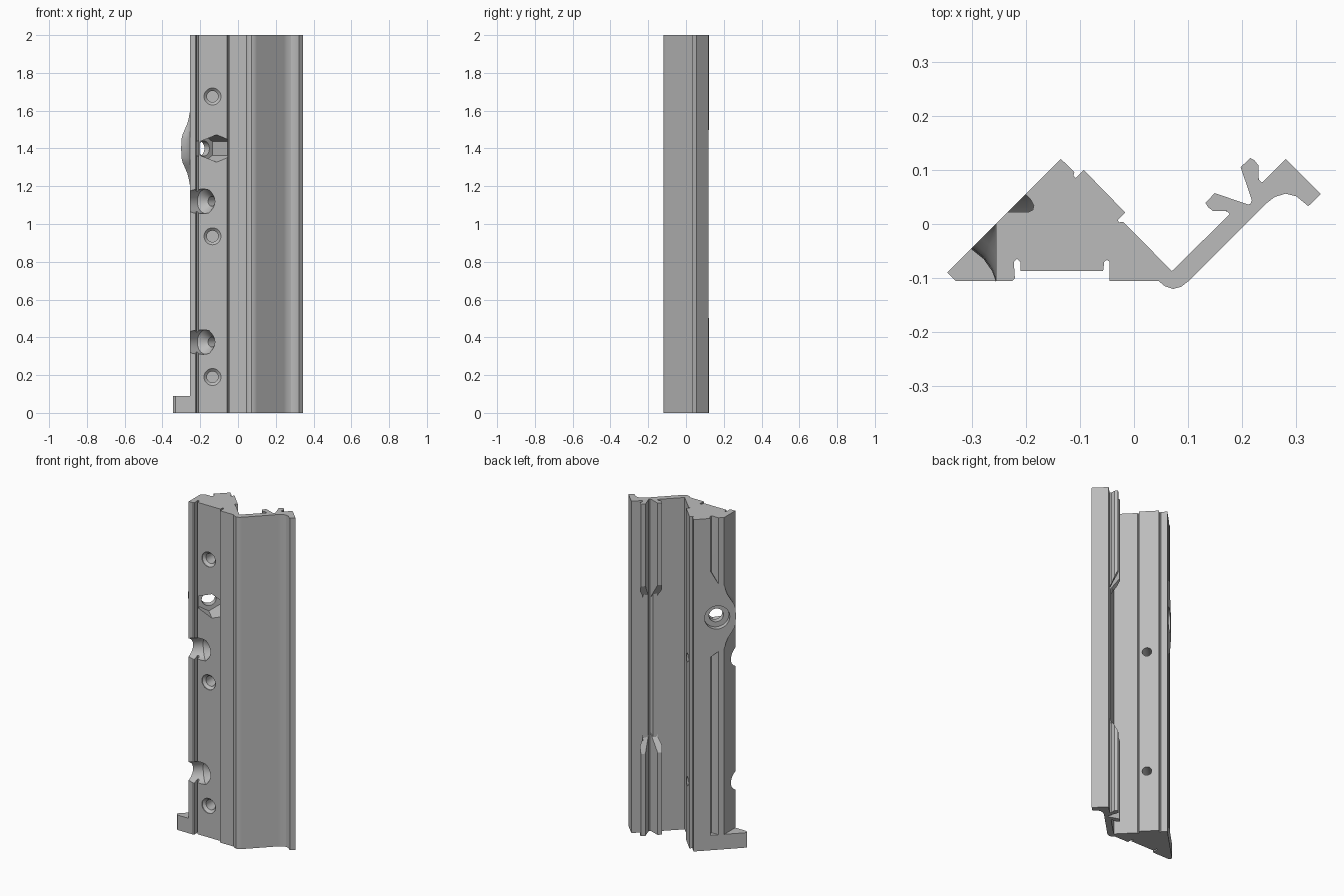
import bpy, bmesh, math
from mathutils import Vector

if "Cube" in bpy.data.objects:
    bpy.data.objects.remove(bpy.data.objects["Cube"], do_unlink=True)

grey = bpy.data.materials.new("plain grey")
grey.use_nodes = True
grey.diffuse_color = (0.5, 0.5, 0.5, 1)
grey.node_tree.nodes["Principled BSDF"].inputs["Base Color"].default_value = (0.5, 0.5, 0.5, 1)


def loft(name, rings):
    """Skin a list of equal-length point rings and cap both ends."""
    bm = bmesh.new()
    rows = [[bm.verts.new(p) for p in ring] for ring in rings]
    n = len(rows[0])
    for a, b in zip(rows, rows[1:]):
        for i in range(n):
            j = (i + 1) % n
            bm.faces.new((a[i], a[j], b[j], b[i]))
    bm.faces.new(rows[0])
    bm.faces.new(rows[-1])
    bmesh.ops.recalc_face_normals(bm, faces=bm.faces)
    mesh = bpy.data.meshes.new(name)
    bm.to_mesh(mesh)
    bm.free()
    mesh.materials.append(grey)
    ob = bpy.data.objects.new(name, mesh)
    bpy.context.collection.objects.link(ob)
    return ob


def prism(name, pts, low, high):
    """Upright extrusion; low and high give the end heights at each point."""
    return loft(name, [[(x, y, f(x, y)) for x, y in pts] for f in (low, high)])


def turned(name, origin, direction, steps, sides=32):
    """Round or faceted plug along a level axis from (distance, radius) steps."""
    o, d = Vector(origin), Vector(direction).normalized()
    up = Vector((0, 0, 1))
    side = d.cross(up)
    turns = [math.tau * i / sides for i in range(sides)]
    return loft(name, [[o + d * t + r * (math.cos(a) * up + math.sin(a) * side)
                        for a in turns] for t, r in steps])


def cut(target, cutter):
    mod = target.modifiers.new("cut", "BOOLEAN")
    mod.operation = "DIFFERENCE"
    mod.solver = "EXACT"
    mod.object = cutter
    bpy.context.view_layer.objects.active = target
    bpy.ops.object.modifier_apply(modifier=mod.name)


def flat(z):
    return lambda x, y: z


# Main rail: solid wedge, valley and hooked arm in one section
section = [
    (-.135, .12), (-.345, -.09), (-.33, -.105), (-.225, -.105), (-.22, -.1),
    (-.222, -.07), (-.216, -.064), (-.21, -.07), (-.21, -.087), (-.057, -.087),
    (-.055, -.07), (-.05, -.066), (-.045, -.07), (-.045, -.105), (.045, -.105),
    (.057, -.115), (.072, -.12), (.087, -.116), (.1, -.106), (.243, .037),
    (.26, .05), (.28, .056), (.3, .051), (.322, .033), (.345, .055),
    (.28, .12), (.24, .08), (.215, .054), (.218, .045), (.215, .037),
    (.205, .035), (.195, .036), (.07, -.087), (-.02, .004), (-.028, .003),
    (-.03, .007), (-.016, .021), (-.093, .1), (-.108, .085), (-.112, .089),
    (-.11, .096)]
rail = prism("rail_body", section, flat(0), flat(2))

cutters = []

# Trim the outer corner above the foot
corner = [(-.5, -.3), (-.255, -.3), (-.255, .1), (-.5, .1)]
cutters.append(prism("corner_cutter", corner, flat(.09), flat(2.1)))

# Long groove in the slanted side, broken by the round boss
groove = [(-.26, .022), (-.195, .022), (-.187, .026), (-.185, .034),
          (-.19, .044), (-.21, .065)]
cutters.append(prism("lower_groove_cutter", groove, flat(.09),
                     lambda x, y: 1.18 - .5 * (x + y + .18)))
cutters.append(prism("upper_groove_cutter", groove,
                     lambda x, y: 1.64 + 1.3 * (x + y + .18), flat(2.1)))

# Blind countersunk holes in the front
for z in (.19, .935, 1.675):
    cutters.append(turned("front_hole_cutter", (-.135, -.087, z), (0, 1, 0),
                          [(-.02, .045), (.004, .045), (.018, .03), (.1, .03)]))

# Diagonal screw pockets through the outer corner
for z in (.375, 1.12):
    cutters.append(turned("pocket_cutter", (-.14, -.04, z), (1, 1, 0),
                          [(-.25, .065), (-.042, .065), (0, .026), (.25, .026)]))

for c in cutters:
    cut(rail, c)

# Flared boss on the outer edge
bell = [(0, .046), (.05, .044), (.075, .038), (.1, .027),
        (.13, .014), (.16, .006), (.19, .0005)]
bell = [(-z, a) for z, a in reversed(bell[1:])] + bell
boss = loft("bolt_boss", [[(-.255 - k * a, -m * a, 1.4 + z) for k, m in
                           ((0, 0), (1, 1), (.5, 1.4), (.15, 1.9), (0, 2.33))]
                          for z, a in bell])

# Bolt hole through the boss, with a hexagonal nut pocket in front
axis = (-1, 1, 0)
bolt = turned("bolt_cutter", (-.18, -.02, 1.4), axis,
              [(-.03, .04), (.037, .04), (.037, .07), (.15, .07)])
nut = turned("nut_cutter", (-.18, -.02, 1.4), axis, [(-.2, .0725), (0, .0725)], 6)
# keep the nut pocket inside the recessed strip
strip = [(-.055, -.5), (.3, -.5), (.3, .2), (-.055, .2)]
side_block = prism("nut_limit", strip, flat(1), flat(1.8))
cut(nut, side_block)
for c in (bolt, nut):
    cut(rail, c)
cut(boss, bolt)

for c in cutters + [bolt, nut, side_block]:
    bpy.data.objects.remove(c, do_unlink=True)

# Paired gripping prongs at both ends of the arm, with ramped inner ends
prong = [(.218, .043), (.197, .105), (.215, .122), (.223, .117), (.23, .108),
         (.23, .083), (.236, .077), (.243, .08), (.24, .06)]
twin = [(.254 - y, .254 - x) for x, y in prong]


def ramp(x, y):
    return .59 - 1.4 * max(0, y - x + .16)


parts = [rail, boss]
for label, pts in (("back", prong), ("inner", twin)):
    parts.append(prism("lower_" + label + "_prong", pts, flat(0), ramp))
    parts.append(prism("upper_" + label + "_prong", pts,
                       lambda x, y: 2 - ramp(x, y), flat(2)))

# Smooth shading with sharp edges kept
bpy.ops.object.select_all(action="DESELECT")
for ob in parts:
    ob.select_set(True)
bpy.context.view_layer.objects.active = rail
bpy.ops.object.shade_smooth_by_angle(angle=math.radians(30))
